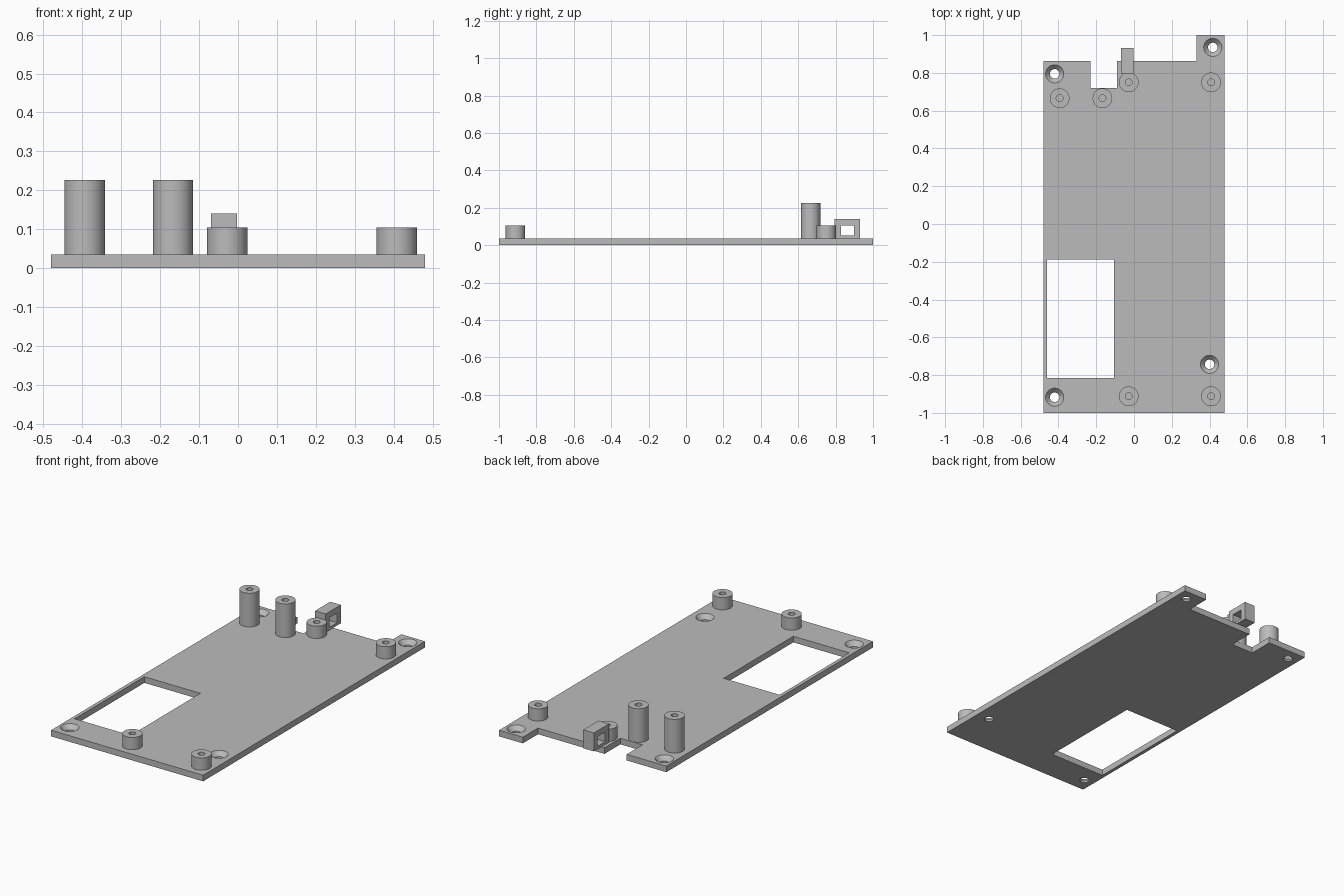
import bpy, bmesh, math

if "Cube" in bpy.data.objects:
    bpy.data.objects.remove(bpy.data.objects["Cube"], do_unlink=True)

T = 0.035  # plate thickness

grey = bpy.data.materials.new("plain grey")
grey.use_nodes = True
COL = (0.5, 0.5, 0.5, 1)
grey.diffuse_color = COL
grey.node_tree.nodes["Principled BSDF"].inputs["Base Color"].default_value = COL


def make_object(name, bm):
    bmesh.ops.recalc_face_normals(bm, faces=bm.faces)
    mesh = bpy.data.meshes.new(name)
    bm.to_mesh(mesh)
    bm.free()
    obj = bpy.data.objects.new(name, mesh)
    bpy.context.collection.objects.link(obj)
    mesh.materials.append(grey)
    return obj


def extrude(name, points, offset):
    """Extrude a flat outline along an offset vector."""
    bm = bmesh.new()
    face = bm.faces.new([bm.verts.new(p) for p in points])
    ext = bmesh.ops.extrude_face_region(bm, geom=[face])
    moved = [v for v in ext["geom"] if isinstance(v, bmesh.types.BMVert)]
    bmesh.ops.translate(bm, verts=moved, vec=offset)
    return make_object(name, bm)


def lathe(name, profile, x, y, ring=False, steps=48):
    """Turn an (r, z) profile about the vertical; a ring joins its ends, otherwise they are capped."""
    bm = bmesh.new()
    loops = [[bm.verts.new((x + r * math.cos(math.tau * i / steps),
                            y + r * math.sin(math.tau * i / steps), z))
              for i in range(steps)] for r, z in profile]
    pairs = list(zip(loops, loops[1:]))
    if ring:
        pairs.append((loops[-1], loops[0]))
    else:
        bm.faces.new(loops[0])
        bm.faces.new(loops[-1])
    for a, b in pairs:
        for i in range(steps):
            j = (i + 1) % steps
            bm.faces.new((a[i], a[j], b[j], b[i]))
    return make_object(name, bm)


def cut(target, cutter):
    mod = target.modifiers.new("cut", 'BOOLEAN')
    mod.operation = 'DIFFERENCE'
    mod.solver = 'EXACT'
    mod.object = cutter
    bpy.context.view_layer.objects.active = target
    bpy.ops.object.modifier_apply(modifier=mod.name)
    bpy.data.objects.remove(cutter, do_unlink=True)


def smooth(obj):
    bpy.ops.object.select_all(action='DESELECT')
    obj.select_set(True)
    bpy.context.view_layer.objects.active = obj
    bpy.ops.object.shade_smooth_by_angle(angle=math.radians(30))


# Base plate with the rear notch and raised rear corner tab
outline = [(-0.48, -1), (0.48, -1), (0.48, 1), (0.33, 1), (0.33, 0.863), (-0.09, 0.863),
           (-0.09, 0.72), (-0.23, 0.72), (-0.23, 0.863), (-0.48, 0.863)]
plate = extrude("base_plate", [(x, y, 0) for x, y in outline], (0, 0, T))

# Rectangular window
window = [(-0.46, -0.815), (-0.107, -0.815), (-0.107, -0.187), (-0.46, -0.187)]
cut(plate, extrude("window_cutter", [(x, y, -0.1) for x, y in window], (0, 0, 0.3)))

# Countersunk screw holes
sink = [(0.025, -0.05), (0.025, 0.01), (0.048, T), (0.048, 0.1)]
for x, y in [(-0.42, 0.795), (0.417, 0.935), (0.4, -0.743), (-0.42, -0.917)]:
    cut(plate, lathe("screw_hole_cutter", sink, x, y))
smooth(plate)

# Hollow standoff posts
posts = [("tall_post", -0.394, 0.666, 0.227), ("tall_post", -0.167, 0.666, 0.227)]
posts += [("short_post", x, y, 0.105) for x in (-0.028, 0.408) for y in (0.75, -0.912)]
for name, x, y, top in posts:
    tube = [(0.018, T), (0.018, top), (0.052, top), (0.052, T)]
    smooth(lathe(name, tube, x, y, ring=True))

# Cable loop overhanging the rear edge
def side_rect(x, y0, y1, z0, z1):
    return [(x, y0, z0), (x, y1, z0), (x, y1, z1), (x, y0, z1)]

loop = extrude("cable_loop", side_rect(-0.07, 0.795, 0.931, T, 0.14), (0.067, 0, 0))
cut(loop, extrude("loop_cutter", side_rect(-0.2, 0.828, 0.898, 0.051, 0.106), (0.4, 0, 0)))
